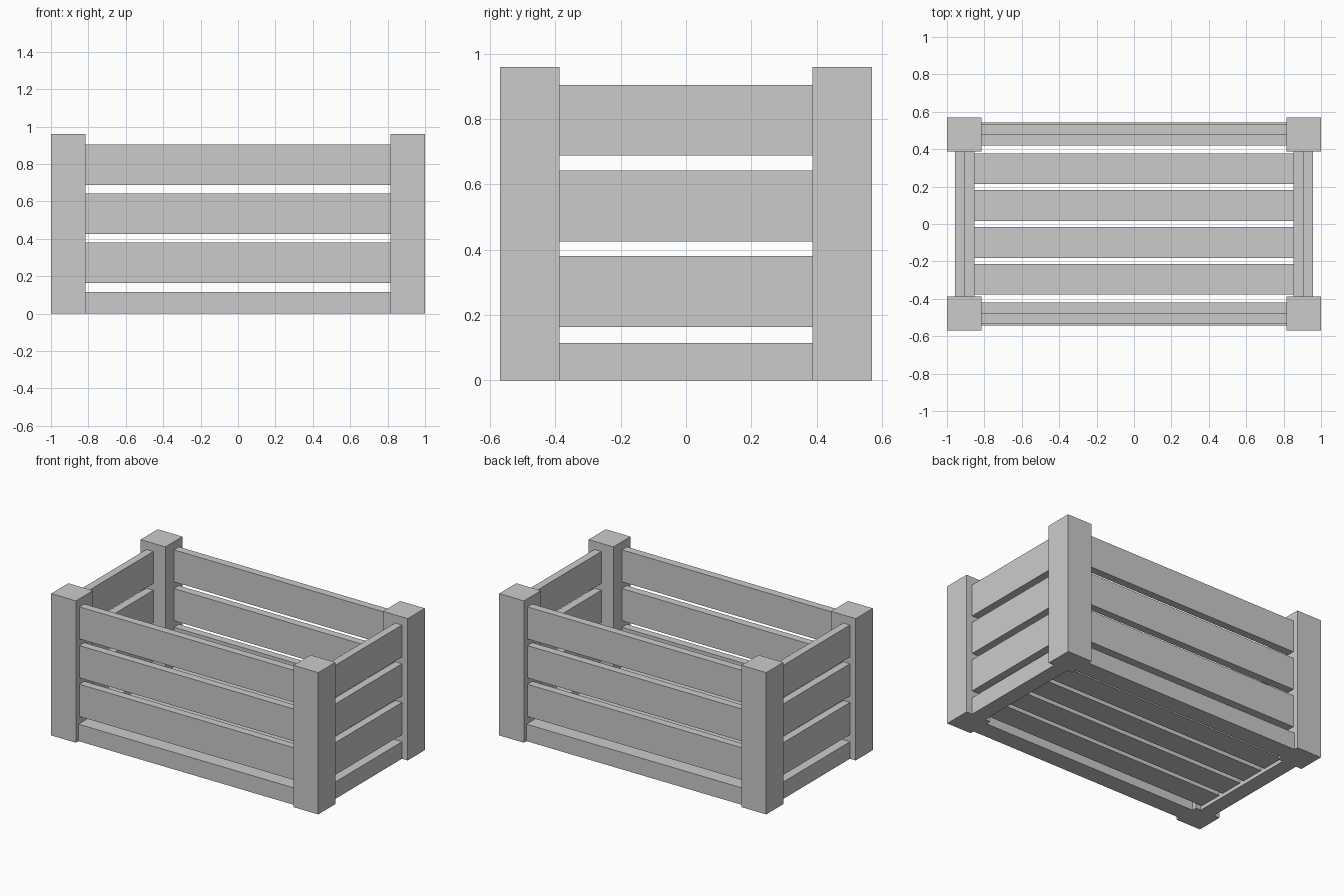
import bpy

if "Cube" in bpy.data.objects:
    bpy.data.objects.remove(bpy.data.objects["Cube"])


def box(name, x, y, z):
    """Box from (min, max) ranges on each axis."""
    bpy.ops.mesh.primitive_cube_add(
        size=1, location=[(a + b) / 2 for a, b in (x, y, z)])
    ob = bpy.context.object
    ob.name = name
    ob.scale = [abs(b - a) for a, b in (x, y, z)]
    bpy.ops.object.transform_apply(location=False, rotation=False, scale=True)
    return ob


def span(sign, inner, outer):
    return tuple(sorted((sign * inner, sign * outer)))


POST_X, POST_Y = 0.815, 0.387          # inner faces of the corner posts
SLAT_Z = [(0.163, 0.381), (0.425, 0.643), (0.688, 0.905)]
RAIL_Z = (0, 0.115)

# Corner posts
for sx, xn in ((-1, "left"), (1, "right")):
    for sy, yn in ((-1, "front"), (1, "back")):
        box(f"{yn}_{xn}_post", span(sx, POST_X, 1), span(sy, POST_Y, 0.57), (0, 0.96))

# Long sides: base rail and three slats
for s, n in ((-1, "front"), (1, "back")):
    box(f"{n}_base_rail", (-POST_X, POST_X), span(s, 0.42, 0.542), RAIL_Z)
    for i, z in enumerate(SLAT_Z, 1):
        box(f"{n}_slat_{i}", (-POST_X, POST_X), span(s, 0.479, 0.532), z)

# Short sides: base rail and three slats
for s, n in ((-1, "left"), (1, "right")):
    box(f"{n}_base_rail", span(s, 0.853, 0.957), (-POST_Y, POST_Y), RAIL_Z)
    for i, z in enumerate(SLAT_Z, 1):
        box(f"{n}_slat_{i}", span(s, 0.905, 0.957), (-POST_Y, POST_Y), z)

# Floor boards between the base rails
for i, y in enumerate((-0.295, -0.0985, 0.0985, 0.295), 1):
    box(f"floor_board_{i}", (-0.853, 0.853), (y - 0.082, y + 0.082), (0.025, 0.075))
